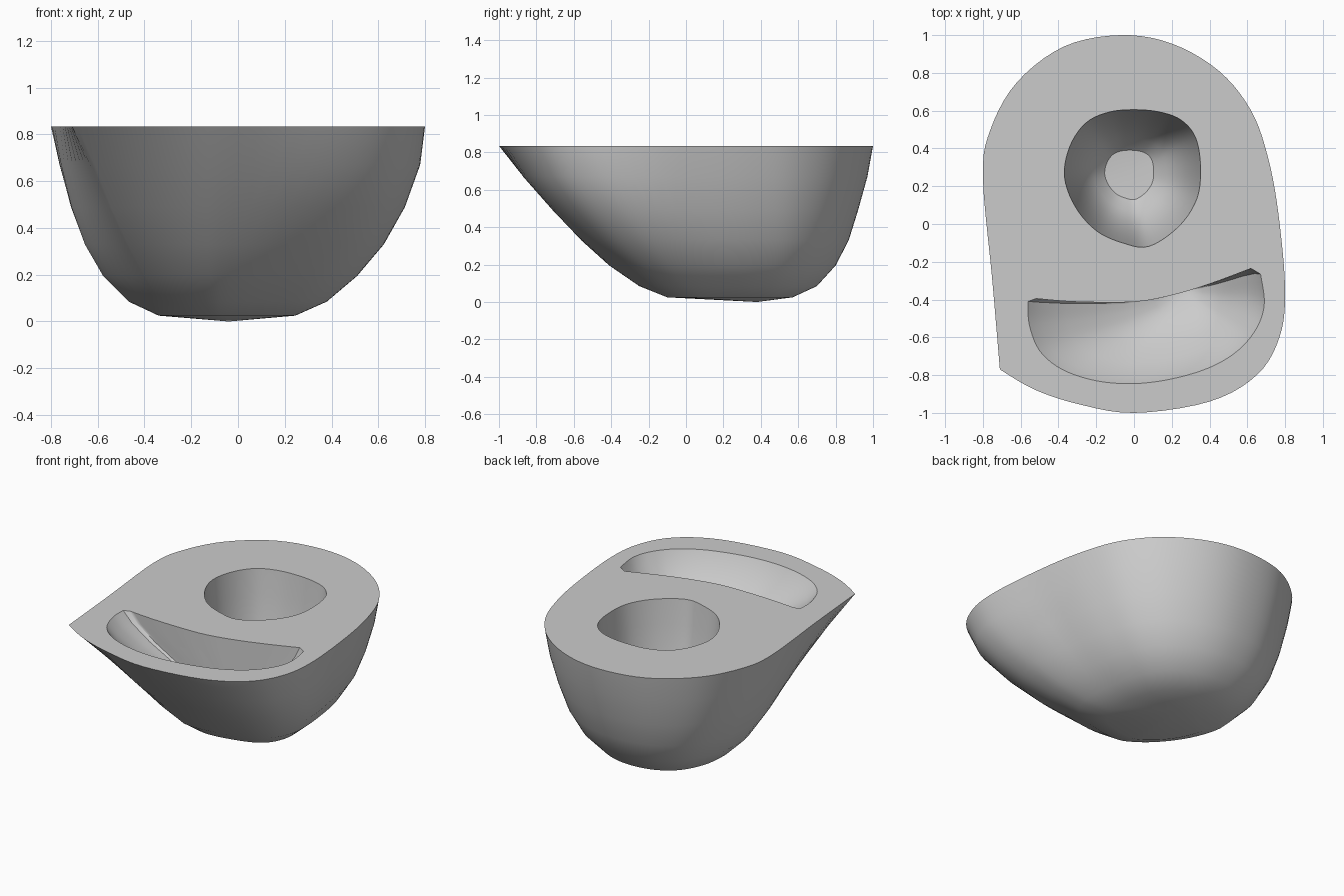
import bpy, bmesh, math
from mathutils import Vector

if "Cube" in bpy.data.objects:
    bpy.data.objects.remove(bpy.data.objects["Cube"], do_unlink=True)

TOP = 0.835
grey = bpy.data.materials.new("plain grey")
grey.use_nodes = True
grey.diffuse_color = (0.6, 0.6, 0.6, 1)
grey.node_tree.nodes["Principled BSDF"].inputs["Base Color"].default_value = (0.6, 0.6, 0.6, 1)


def outline(points, steps=5):
    """Closed smooth curve; a point given twice becomes a sharp corner."""
    pts = [Vector(p) for p in points]
    n, out = len(pts), []
    for i in range(n):
        a, b, c, d = (pts[(i + k) % n] for k in (-1, 0, 1, 2))
        if (b - c).length < 1e-6:
            continue
        for s in range(steps):
            t = s / steps
            out.append(0.5 * (2 * b + (c - a) * t + (2 * a - 5 * b + 4 * c - d) * t ** 2
                              + (3 * b - a - 3 * c + d) * t ** 3))
    return out


def loft(name, loops, tip):
    """Skin a stack of loops, flat on top and closed to a tip below."""
    bm = bmesh.new()
    rings = [[bm.verts.new(p) for p in loop] for loop in loops]
    n = len(rings[0])
    bm.faces.new(rings[0])
    end = bm.verts.new(tip)
    for i in range(n):
        j = (i + 1) % n
        for up, low in zip(rings, rings[1:]):
            bm.faces.new((up[i], up[j], low[j], low[i]))
        bm.faces.new((rings[-1][i], rings[-1][j], end))
    bmesh.ops.recalc_face_normals(bm, faces=bm.faces)
    mesh = bpy.data.meshes.new(name)
    bm.to_mesh(mesh)
    bm.free()
    mesh.materials.append(grey)
    ob = bpy.data.objects.new(name, mesh)
    bpy.context.collection.objects.link(ob)
    return ob


def near(direction, target):
    """1 along the target direction, fading to 0 to either side."""
    return max(0, (direction.dot(target) - .75) / .25)


# Body: rounded outline with one pointed corner that rounds off lower down
rim = outline([(-.07, 1), (.2, .955), (.45, .81), (.62, .6), (.71, .35), (.765, .05),
               (.8, -.35), (.77, -.6), (.65, -.8), (.4, -.94), (0, -1), (-.3, -.952),
               (-.53, -.875), (-.71, -.77), (-.71, -.77), (-.75, -.3), (-.8, .25),
               (-.76, .5), (-.62, .75), (-.37, .94)])
corner = Vector((-.76, -.65))
shoulder = Vector((.71, -.71))
levels = [(TOP, 0, .8, 0, 1, 0), (.67, -.005, .762, .05, .92, .3),
          (.49, -.015, .705, .105, .815, .55), (.33, -.025, .635, .155, .715, .8),
          (.195, -.035, .545, .195, .605, 1), (.085, -.045, .425, .225, .475, 1),
          (.025, -.048, .293, .235, .335, 1)]
loops = []
for z, cx, hx, cy, hy, blend in levels:
    loop = []
    for p in rim:
        u = Vector((p.x / .8, p.y))
        around = u.normalized()
        u = u.lerp(around, blend * max(0, around.dot(corner)))
        u *= 1 - .1 * blend * near(around, corner)
        u *= 1 + .2 * blend * (1 - blend) * near(around, shoulder)
        loop.append((cx + hx * u.x, cy + hy * u.y, z))
    loops.append(loop)
body = loft("body", loops, (-.04, .38, 0))


def recess(name, rim, cx, base, steps, depth):
    """Cut a hollow shrinking towards cx and towards the line y = base(x)."""
    stack = [(1, -.05), (1, 0)] + steps
    cut_loops = []
    for s, d in stack:
        loop = []
        for p in rim:
            x = cx + (p.x - cx) * s
            loop.append((x, base(x) + (p.y - base(p.x)) * s, TOP - d))
        cut_loops.append(loop)
    cutter = loft(name, cut_loops, (cx, base(cx), TOP - depth))
    cutter.hide_render = True
    mod = body.modifiers.new(name, "BOOLEAN")
    mod.operation, mod.solver, mod.object = "DIFFERENCE", "EXACT", cutter
    bpy.context.view_layer.objects.active = body
    bpy.ops.object.modifier_apply(modifier=name)
    bpy.data.objects.remove(cutter, do_unlink=True)


# Round cup hollow with steep walls and a small flat floor
cup = outline([(-.368, .25), (-.34, .41), (-.255, .535), (-.13, .593), (.01, .605),
               (.14, .592), (.25, .55), (.325, .46), (.352, .31), (.335, .14),
               (.24, -.01), (.08, -.118), (-.06, -.1), (-.2, -.035), (-.31, .09)])
recess("round_hollow", cup, -.035, lambda x: .27,
       [(.95, .16), (.88, .33), (.79, .48), (.68, .6), (.53, .7), (.36, .76)], .77)

# Crescent hollow: upright back wall, floor sloping up to the front and ends
crescent = outline([(-.56, -.41), (-.56, -.41), (-.52, -.395), (-.52, -.395), (-.3, -.412),
                    (0, -.412), (.2, -.377), (.4, -.317), (.62, -.235), (.62, -.235),
                    (.67, -.265), (.67, -.265), (.69, -.42), (.65, -.55), (.55, -.67),
                    (.4, -.76), (.2, -.82), (0, -.845), (-.2, -.83), (-.38, -.77),
                    (-.5, -.67), (-.555, -.53)])


def back_wall(x):
    rise = .175 * (max(0, min(x, .62) + .05) / .67) ** 1.6
    return -.411 + rise + .015 * (max(0, -x - .2) / .32) ** 2


recess("crescent_hollow", crescent, .28, back_wall,
       [(.92, .065), (.76, .15), (.57, .235), (.4, .3), (.2, .35)], .38)

bpy.ops.object.select_all(action="DESELECT")
body.select_set(True)
bpy.context.view_layer.objects.active = body
bpy.ops.object.shade_smooth_by_angle(angle=math.radians(35))
